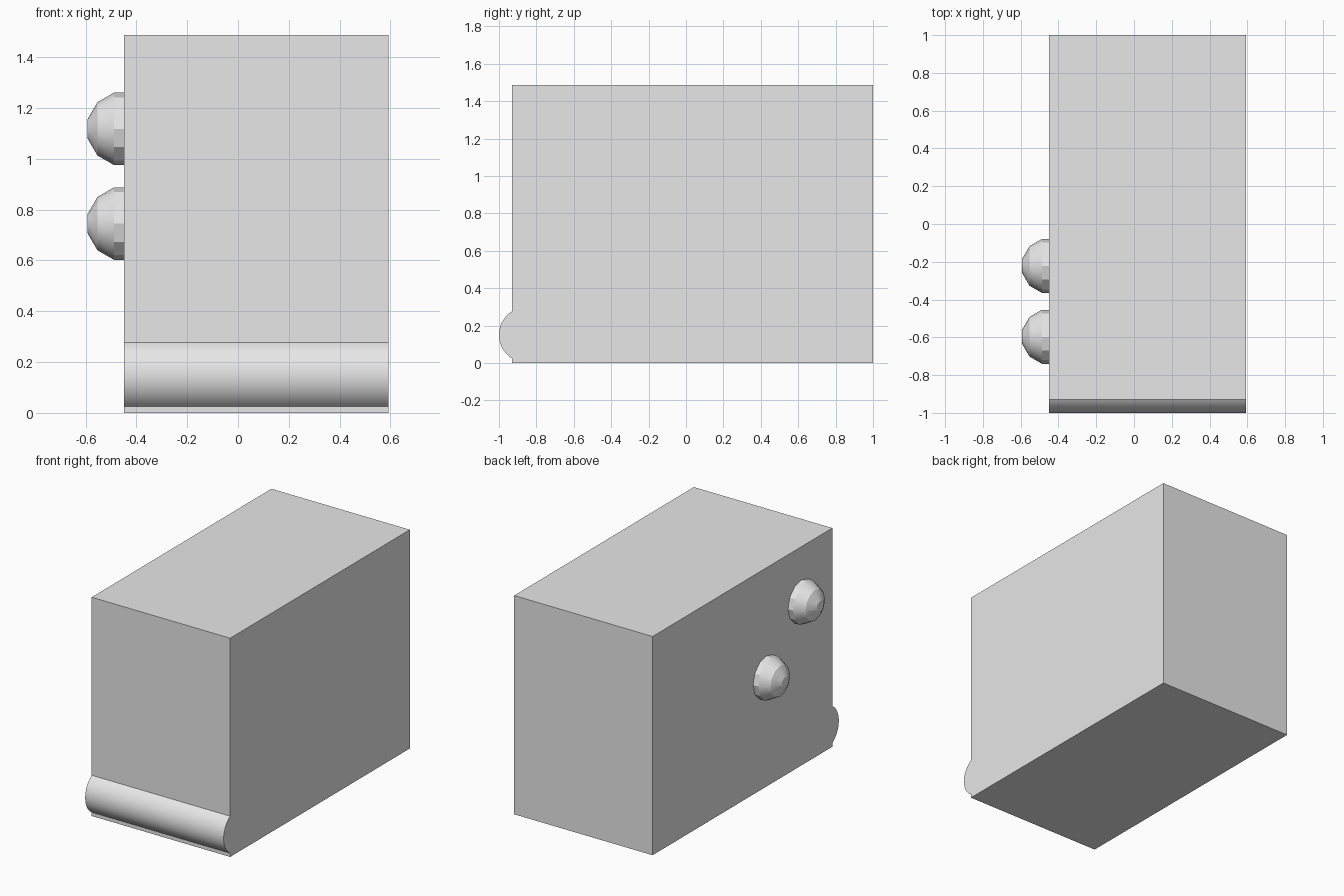
import bpy
import bmesh
from math import radians, sin, cos, asin, pi
from mathutils import Vector

cube = bpy.data.objects.get("Cube")
if cube:
    bpy.data.objects.remove(cube, do_unlink=True)

# Single plain colour
gray = bpy.data.materials.new("light_gray")
gray.use_nodes = True
gray.diffuse_color = (0.8, 0.8, 0.8, 1)
gray.node_tree.nodes["Principled BSDF"].inputs["Base Color"].default_value = gray.diffuse_color

LEFT, RIGHT = 0.592, -0.449
FRONT, BACK, TOP = -0.93, 1.0, 1.487
RADIUS = 0.148


def finish(name, bm, smooth_angle=None):
    bmesh.ops.recalc_face_normals(bm, faces=bm.faces)
    mesh = bpy.data.meshes.new(name)
    bm.to_mesh(mesh)
    bm.free()
    mesh.materials.append(gray)
    obj = bpy.data.objects.new(name, mesh)
    bpy.context.collection.objects.link(obj)
    if smooth_angle:
        bpy.ops.object.select_all(action="DESELECT")
        obj.select_set(True)
        bpy.context.view_layer.objects.active = obj
        bpy.ops.object.shade_smooth_by_angle(angle=radians(smooth_angle))
    return obj


def extrude_along_x(name, outline, smooth_angle=None):
    """Extrude a (y, z) outline across the width of the body."""
    bm = bmesh.new()
    face = bm.faces.new([bm.verts.new((RIGHT, y, z)) for y, z in outline])
    result = bmesh.ops.extrude_face_region(bm, geom=[face])
    verts = [v for v in result["geom"] if isinstance(v, bmesh.types.BMVert)]
    bmesh.ops.translate(bm, verts=verts, vec=(LEFT - RIGHT, 0, 0))
    return finish(name, bm, smooth_angle)


def dome(name, y, z, sides=12):
    """Faceted half ball with its flat pole facing -x."""
    bm = bmesh.new()
    rings = []
    for polar in (15, 45, 75, 90):
        a = radians(polar)
        # The last ring closes the straight band at the wall
        r = RADIUS * sin(radians(min(polar, 75)))
        x = RIGHT - RADIUS * cos(a)
        rings.append([bm.verts.new((x, y + r * cos(2 * pi * i / sides),
                                    z + r * sin(2 * pi * i / sides)))
                      for i in range(sides)])
    for inner, outer in zip(rings, rings[1:]):
        for i in range(sides):
            j = (i + 1) % sides
            bm.faces.new((inner[i], inner[j], outer[j], outer[i]))
    bm.faces.new(rings[0])
    bm.faces.new(rings[-1])
    return finish(name, bm, 28)


# Main block
extrude_along_x("body", [(FRONT, 0), (BACK, 0), (BACK, TOP), (FRONT, TOP)])

# Rounded bar along the lower front edge
bar_y, bar_z = RADIUS - 1, 0.151
half_arc = pi / 2 - asin((bar_y - FRONT) / RADIUS)
steps = 32
arc = []
for i in range(steps + 1):
    a = half_arc * (2 * i / steps - 1)
    arc.append((bar_y - RADIUS * cos(a), bar_z + RADIUS * sin(a)))
extrude_along_x("front_bar", arc, 30)

# Two knobs on the right side
dome("upper_knob", -0.597, 1.118)
dome("lower_knob", -0.222, 0.745)
